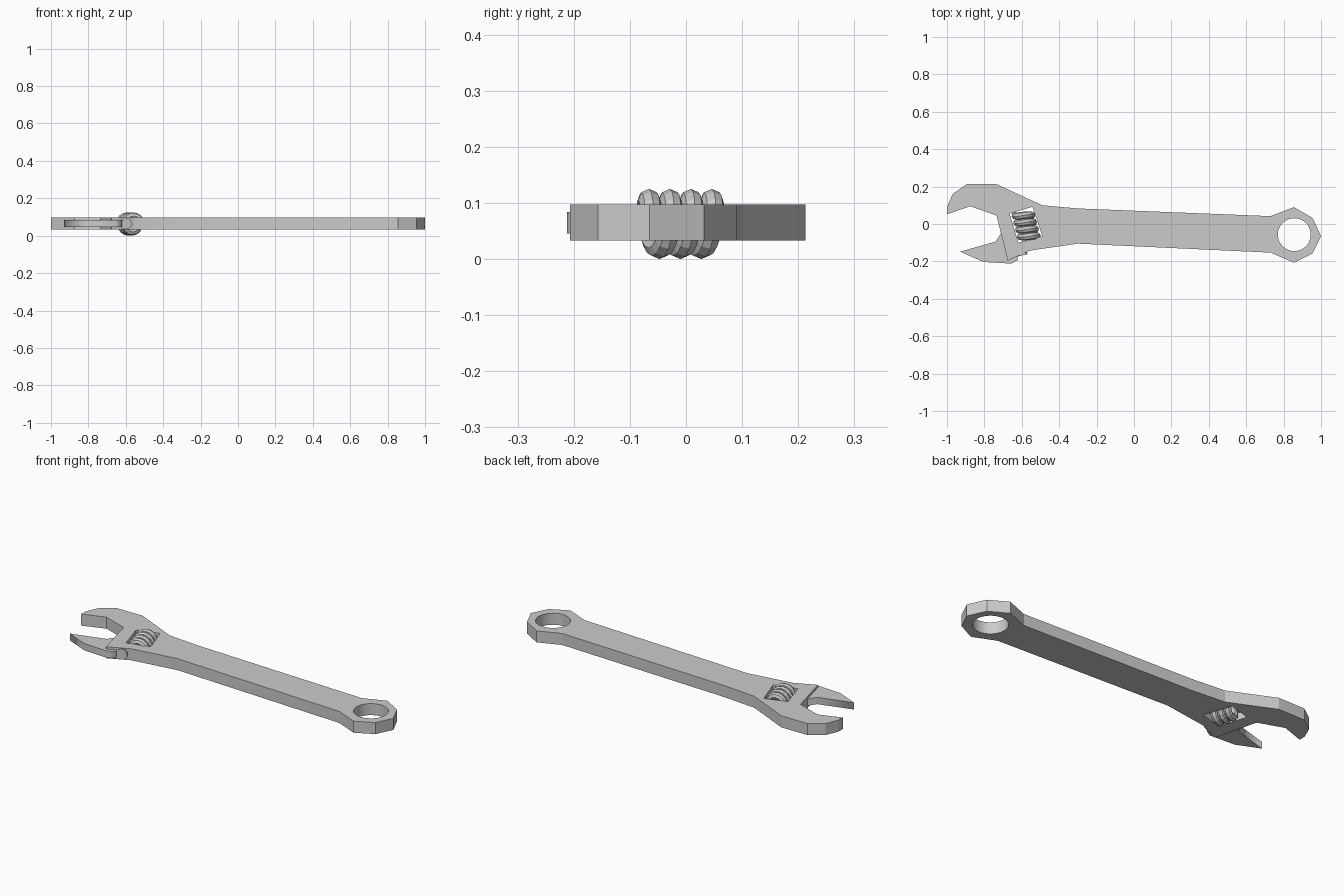
import bpy, bmesh
from math import pi, sin, cos
from mathutils import Vector

if "Cube" in bpy.data.objects:
    bpy.data.objects.remove(bpy.data.objects["Cube"])

MID_Z = 0.065
TILT = 0.255                                    # lean of the jaw slide
AXIS = Vector((-sin(TILT), cos(TILT), 0))       # along the slide
SIDE = Vector((cos(TILT), sin(TILT), 0))        # across the slide
UP = Vector((0, 0, 1))


def plate(name, loops, half):
    """Flat plate from closed outlines; inner loops become holes."""
    cu = bpy.data.curves.new(name, 'CURVE')
    cu.dimensions = '2D'
    cu.fill_mode = 'BOTH'
    cu.extrude = half
    for pts in loops:
        sp = cu.splines.new('POLY')
        sp.points.add(len(pts) - 1)
        for p, (x, y) in zip(sp.points, pts):
            p.co = (x, y, 0, 1)
        sp.use_cyclic_u = True
    ob = bpy.data.objects.new(name, cu)
    bpy.context.collection.objects.link(ob)
    ob.location.z = MID_Z
    select(ob)
    bpy.ops.object.convert(target='MESH')
    return bpy.context.object


def select(ob):
    bpy.ops.object.select_all(action='DESELECT')
    ob.select_set(True)
    bpy.context.view_layer.objects.active = ob


def tube(name, rings):
    """Closed, capped tube through equal-sized rings of points."""
    bm = bmesh.new()
    vs = [[bm.verts.new(p) for p in r] for r in rings]
    n = len(vs[0])
    for a, b in zip(vs, vs[1:]):
        for i in range(n):
            j = (i + 1) % n
            bm.faces.new((a[i], a[j], b[j], b[i]))
    bm.faces.new(vs[0])
    bm.faces.new(vs[-1])
    bmesh.ops.recalc_face_normals(bm, faces=bm.faces)
    me = bpy.data.meshes.new(name)
    bm.to_mesh(me)
    bm.free()
    ob = bpy.data.objects.new(name, me)
    bpy.context.collection.objects.link(ob)
    return ob


# Handle with fixed jaw, ring end hole and worm window
outline = [(-1.0, 0.052), (-1.0, 0.09), (-0.97, 0.16), (-0.895, 0.213),
           (-0.735, 0.213), (-0.49, 0.10), (-0.30, 0.083), (0.73, 0.042),
           (0.855, 0.09), (0.955, 0.032), (1.0, -0.065), (0.955, -0.157),
           (0.855, -0.207), (0.73, -0.153), (-0.30, -0.105),
           (-0.555, -0.142), (-0.675, -0.195), (-0.735, 0.045),
           (-0.875, 0.095)]
ring = [(0.857 + 0.088 * cos(2 * pi * i / 32),
         -0.057 + 0.088 * sin(2 * pi * i / 32)) for i in range(32)]
window = [(-0.665, 0.055), (-0.543, 0.092), (-0.49, -0.065), (-0.618, -0.10)]
body = plate("handle_and_fixed_jaw", [outline, ring, window], 0.032)
select(body)
bpy.ops.object.shade_smooth_by_angle(angle=0.25)

# Sliding jaw, thinner than the handle
plate("sliding_jaw", [[(-0.93, -0.148), (-0.74, -0.094), (-0.71, -0.047),
                       (-0.66, -0.05), (-0.62, -0.192), (-0.655, -0.212),
                       (-0.805, -0.203)]], 0.019)

# Round rail at the foot of the sliding jaw
foot = Vector((-0.597, -0.168, MID_Z))
rail = tube("jaw_rail", [[foot + AXIS * d + 0.029 * (SIDE * cos(a) + UP * sin(a))
                          for a in (2 * pi * i / 16 for i in range(16))]
                         for d in (0, 0.06)])
select(rail)
bpy.ops.object.shade_smooth_by_angle(angle=0.5)

# Worm screw
centre = Vector((-0.577, -0.01, 0.0625))
TURNS, STEPS, PITCH, R, T = 3.5, 16, 0.0385, 0.0425, 0.02
rings = []
count = int(TURNS * STEPS)
for k in range(count + 1):
    t = (k / count - 0.5) * TURNS
    a = 2 * pi * t - pi / 2
    out = SIDE * cos(a) + UP * sin(a)
    c = centre + AXIS * (t * PITCH) + out * R
    rings.append([c + T * (out * cos(b) + AXIS * sin(b))
                  for b in (2 * pi * i / 8 for i in range(8))])
tube("worm_screw", rings)
